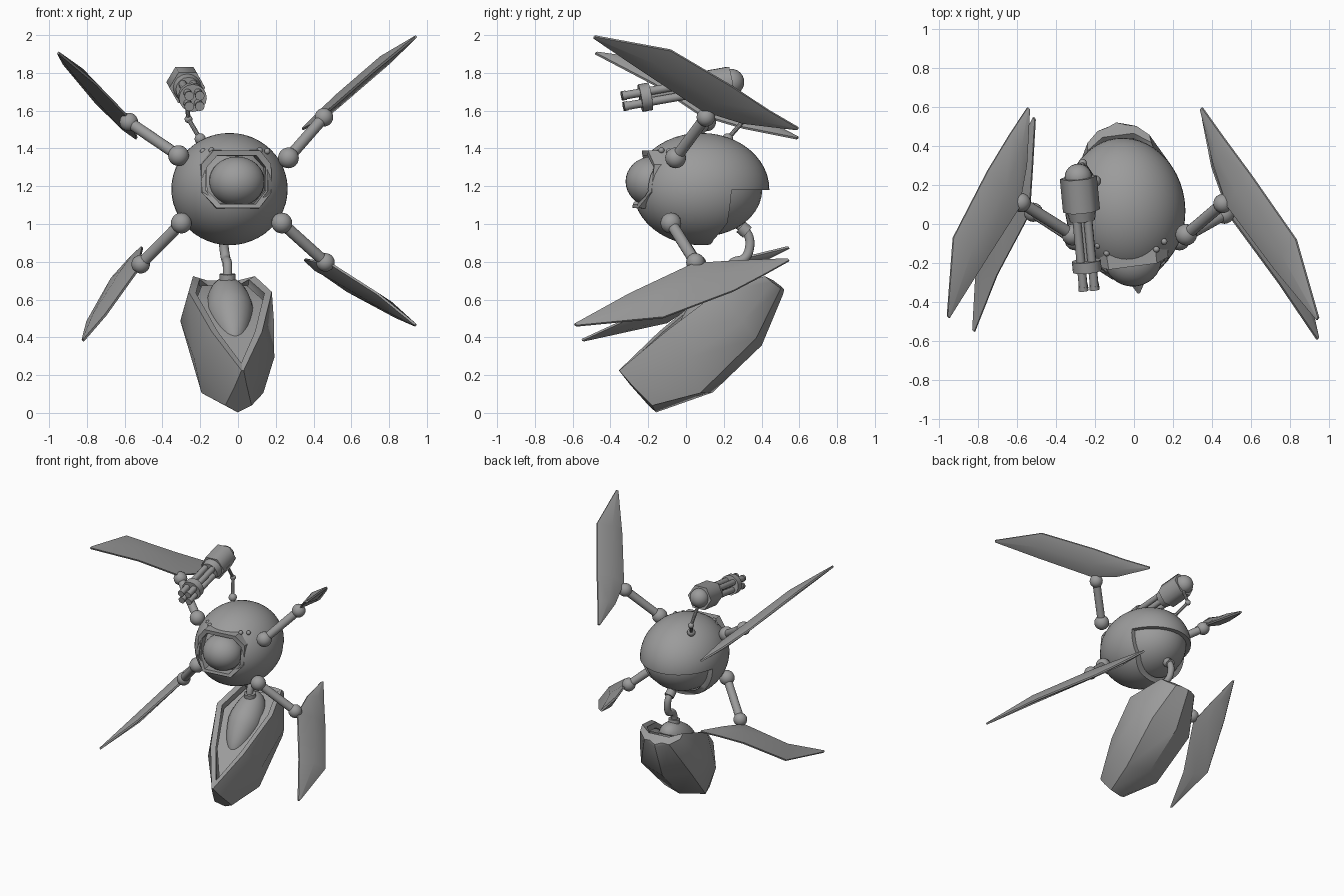
import bpy, bmesh, math
from mathutils import Vector, Matrix

if "Cube" in bpy.data.objects:
    bpy.data.objects.remove(bpy.data.objects["Cube"])

# body frame: yawed a few degrees off the front axis
BODY = Matrix.Translation((-0.045, 0.08, 1.185)) @ Matrix.Rotation(math.radians(7.5), 4, 'Z')
GREY = bpy.data.materials.new("dark_grey")
GREY.diffuse_color = (0.33, 0.33, 0.33, 1)
GREY.use_nodes = True
GREY.node_tree.nodes["Principled BSDF"].inputs["Base Color"].default_value = GREY.diffuse_color


def finish(name, bm, matrix=Matrix(), angle=35):
    bmesh.ops.transform(bm, matrix=matrix, verts=bm.verts)
    bmesh.ops.recalc_face_normals(bm, faces=bm.faces)
    me = bpy.data.meshes.new(name)
    bm.to_mesh(me)
    bm.free()
    me.materials.append(GREY)
    ob = bpy.data.objects.new(name, me)
    bpy.context.collection.objects.link(ob)
    smooth(ob, angle)
    return ob


def smooth(ob, angle=35):
    bpy.ops.object.select_all(action='DESELECT')
    ob.select_set(True)
    bpy.context.view_layer.objects.active = ob
    bpy.ops.object.shade_smooth_by_angle(angle=math.radians(angle))


def ball(name, c, r, matrix=Matrix(), seg=24):
    r = r if isinstance(r, tuple) else (r, r, r)
    bm = bmesh.new()
    bmesh.ops.create_uvsphere(bm, u_segments=seg, v_segments=seg // 2, radius=1)
    return finish(name, bm, matrix @ Matrix.Translation(c) @ Matrix.Diagonal((*r, 1)))


def rod(name, a, b, r, r2=None, sides=16, angle=35):
    a, b = Vector(a), Vector(b)
    bm = bmesh.new()
    bmesh.ops.create_cone(bm, cap_ends=True, segments=sides, radius1=r,
                          radius2=r if r2 is None else r2, depth=(b - a).length)
    q = (b - a).to_track_quat('Z', 'X').to_matrix().to_4x4()
    return finish(name, bm, Matrix.Translation((a + b) / 2) @ q, angle)


def loft(name, rings, closed=True, caps=(True, True), matrix=Matrix(), angle=35):
    bm = bmesh.new()
    vs = [[bm.verts.new(p) for p in ring] for ring in rings]
    n = len(vs[0])
    for r0, r1 in zip(vs, vs[1:]):
        for i in range(n if closed else n - 1):
            j = (i + 1) % n
            bm.faces.new((r0[i], r0[j], r1[j], r1[i]))
    for use, ring in zip(caps, (vs[0], vs[-1])):
        if use:
            bm.faces.new(ring)
    return finish(name, bm, matrix, angle)


def modify(ob, kind, **props):
    bpy.context.view_layer.objects.active = ob
    m = ob.modifiers.new(kind, kind)
    for k, v in props.items():
        setattr(m, k, v)
    bpy.ops.object.modifier_apply(modifier=m.name)


# body shell with eye opening and lower rear opening
shell = ball("body_shell", (0, 0, 0), (0.307, 0.362, 0.297), BODY, 48)
modify(shell, 'SOLIDIFY', thickness=0.035, offset=-1)


def octagon(k, depth):
    pts = [(0.165, 0.08), (0.11, 0.145), (-0.11, 0.145), (-0.165, 0.08),
           (-0.165, -0.05), (-0.1, -0.125), (0.1, -0.125), (0.165, -0.05)]
    return [(x * k, y, z * k + 0.04) for (x, z), y in zip(pts, depth)]


rear = [(0.125, -0.005), (0.6, -0.005), (0.6, -0.4), (0.03, -0.4), (0.05, -0.27), (0.11, -0.18)]
cutters = [loft("eye_cutter", [octagon(1, [-0.5] * 8), octagon(1, [-0.05] * 8)], matrix=BODY),
           loft("rear_cutter", [[(x, y, z) for y, z in rear] for x in (-0.5, 0.5)], matrix=BODY)]
for c in cutters:
    modify(shell, 'BOOLEAN', object=c, operation='DIFFERENCE')
    bpy.data.objects.remove(c)
smooth(shell)

# inner core, eye, eye frame and bolts
ball("inner_core", (0, 0.01, 0), (0.272, 0.315, 0.25), BODY, 40)
ball("eye", (-0.006, -0.18, 1.225), (0.147, 0.14, 0.132), seg=32)
face = [-0.275, -0.3, -0.3, -0.275, -0.29, -0.352, -0.352, -0.29]
loft("eye_frame", [octagon(1.15, [-0.2] * 8), octagon(1.13, face), octagon(0.95, face),
                   octagon(0.93, [-0.18] * 8)], caps=(False, False), matrix=BODY)
for p in [(0.155, -0.09, 1.385), (0.115, -0.13, 1.39), (-0.185, -0.11, 1.385), (-0.14, -0.15, 1.39)]:
    ball("bolt", p, 0.016, seg=12)

# arms: shoulder ball, rod, elbow ball
for side, sh, el in [("upper_right", (0.267, -0.055, 1.35), (0.455, 0.105, 1.565)),
                     ("upper_left", (-0.315, -0.055, 1.362), (-0.578, 0.11, 1.54)),
                     ("lower_right", (0.232, -0.08, 1.005), (0.463, 0.05, 0.797)),
                     ("lower_left", (-0.3, -0.08, 1.005), (-0.515, 0.06, 0.787))]:
    ball(side + "_shoulder", sh, 0.055)
    ball(side + "_elbow", el, 0.049)
    rod(side + "_arm", sh, el, 0.03)


# wing blades: tip, (outer edge, inner edge) pairs, rear end
def wing(name, tip, pairs, end):
    tip, end = Vector(tip), Vector(end)
    pairs = [(Vector(a), Vector(b)) for a, b in pairs]
    across = pairs[1][0] - pairs[1][1]
    n = across.cross(end - tip).normalized()
    e = across.normalized() * 0.008
    t = 0.006
    rings = []
    for a, b in [(tip + e, tip - e)] + pairs + [(end + e, end - e)]:
        h = min(0.032, 0.005 + (a - b).length * 0.14)
        m = (a + b) / 2
        rings.append([a + n * t, m + n * h, b + n * t, b - n * t, m - n * h, a - n * t])
    loft(name, rings, angle=50)


wing("upper_right_wing", (0.94, -0.485, 1.99),
     [((0.83, -0.08, 1.92), (0.72, -0.23, 1.81)), ((0.6, 0.25, 1.725), (0.48, 0.09, 1.6)),
      ((0.46, 0.44, 1.6), (0.41, 0.3, 1.535))], (0.345, 0.59, 1.505))
wing("upper_left_wing", (-0.95, -0.475, 1.905),
     [((-0.925, -0.07, 1.85), (-0.75, -0.17, 1.74)), ((-0.75, 0.27, 1.64), (-0.59, 0.08, 1.575)),
      ((-0.635, 0.46, 1.53), (-0.55, 0.3, 1.51))], (-0.54, 0.59, 1.455))
wing("lower_right_wing", (0.94, -0.585, 0.465),
     [((0.84, -0.12, 0.505), (0.74, -0.3, 0.63)), ((0.58, 0.25, 0.645), (0.49, 0.04, 0.79)),
      ((0.45, 0.42, 0.735), (0.4, 0.29, 0.805))], (0.355, 0.54, 0.81))
wing("lower_left_wing", (-0.82, -0.545, 0.385),
     [((-0.8, -0.1, 0.48), (-0.7, -0.26, 0.52)), ((-0.67, 0.24, 0.71), (-0.535, 0.05, 0.75)),
      ((-0.58, 0.42, 0.81), (-0.52, 0.28, 0.815))], (-0.51, 0.54, 0.875))

# rotary gun on the upper left
A, B = Vector((-0.23, -0.335, 1.65)), Vector((-0.288, 0.27, 1.757))
D = (B - A).normalized()
U = D.cross(Vector((1, 0, 0))).normalized()
V = D.cross(U)
at = lambda d: A + D * d
rod("gun_housing", at(0.41), at(0.585), 0.095, sides=6, angle=65)
rod("gun_housing_nose", at(0.36), at(0.41), 0.065, 0.075)
ball("gun_rear_cap", at(0.585), 0.07)
rod("gun_barrel_clamp", at(0.095), at(0.15), 0.074)
rod("gun_spindle", at(0.09), at(0.4), 0.018)
for i in range(4):
    t = math.pi / 4 + i * math.pi / 2
    off = (U * math.cos(t) + V * math.sin(t)) * 0.04
    rod("gun_barrel", at(0) + off, at(0.42) + off, 0.022, sides=12)
    rod("gun_muzzle", at(0) + off, at(0.02) + off, 0.025, sides=12)
base, joint = (-0.2, 0.22, 1.45), (-0.262, 0.312, 1.555)
ball("gun_mount_base", base, 0.03, seg=16)
ball("gun_mount_joint", joint, 0.021, seg=16)
rod("gun_mount_strut", base, joint, 0.012, sides=10)
rod("gun_mount_arm", joint, at(0.56), 0.012, sides=10)

# hanging pod: open faceted hull; s runs along the rim, t runs down from it
def pod_point(w, s, t):
    return Vector((w + 0.012, -0.44 + 0.77 * s + 0.64 * t, -0.96 + 0.64 * s - 0.77 * t))


stations = [[(0.006, 0, 0), (0.03, 0, 0.1), (0.07, 0.01, 0.25), (0, 0.01, 0.297)],
            [(0.135, 0.31, -0.01), (0.215, 0.31, 0.17), (0.165, 0.24, 0.355), (0, 0.31, 0.409)],
            [(0.222, 0.65, 0), (0.25, 0.65, 0.2), (0.2, 0.65, 0.32), (0, 0.67, 0.385)],
            [(0.165, 0.9, 0.1), (0.16, 0.91, 0.15), (0.1, 0.93, 0.21), (0, 0.93, 0.25)],
            [(0.08, 0.93, 0.155), (0.075, 0.935, 0.18), (0.05, 0.945, 0.21), (0, 0.95, 0.235)]]
rings = [[pod_point(*p) for p in half] +
         [pod_point(-w, s, t) for w, s, t in half[2::-1]] for half in stations]
pod = loft("pod_hull", rings, closed=False, caps=(True, True), matrix=BODY)
modify(pod, 'SOLIDIFY', thickness=0.04, offset=-1)
smooth(pod, 55)

# stepped inner deck and teardrop core of the pod
outer = [(0, 0.1, 0.05), (0.11, 0.33, 0.05), (0.18, 0.64, 0.05), (0.12, 0.86, 0.13)]
bm = bmesh.new()
loop = [pod_point(*p) for p in outer] + [pod_point(-w, s, t) for w, s, t in outer[:0:-1]]
bm.faces.new([bm.verts.new(p) for p in loop])
bmesh.ops.triangulate(bm, faces=bm.faces)
finish("pod_inner_deck", bm, BODY)
bm = bmesh.new()
bmesh.ops.create_uvsphere(bm, u_segments=24, v_segments=16, radius=1)
for v in bm.verts:
    taper = 1 + 0.3 * min(v.co.z, 0)
    v.co = pod_point(v.co.x * 0.125 * taper, 0.58 + v.co.z * 0.26, 0.09 + v.co.y * 0.13 * taper)
finish("pod_core", bm, BODY)

# neck tube between body and pod, with end collars
cu = bpy.data.curves.new("neck_tube", 'CURVE')
cu.dimensions = '3D'
cu.bevel_depth = 0.025
cu.bevel_resolution = 3
cu.materials.append(GREY)
sp = cu.splines.new('NURBS')
path = [(-0.08, 0.27, 1.0), (-0.08, 0.34, 0.96), (-0.075, 0.345, 0.86), (-0.06, 0.3, 0.79),
        (-0.055, 0.22, 0.81), (-0.055, 0.22, 0.68)]
sp.points.add(len(path) - 1)
for p, co in zip(sp.points, path):
    p.co = (*co, 1)
sp.use_endpoint_u = True
sp.order_u = 4
bpy.context.collection.objects.link(bpy.data.objects.new("neck_tube", cu))
rod("neck_upper_collar", (-0.08, 0.29, 0.985), (-0.08, 0.325, 0.955), 0.036)
rod("neck_lower_collar", (-0.055, 0.23, 0.69), (-0.055, 0.225, 0.735), 0.042)
